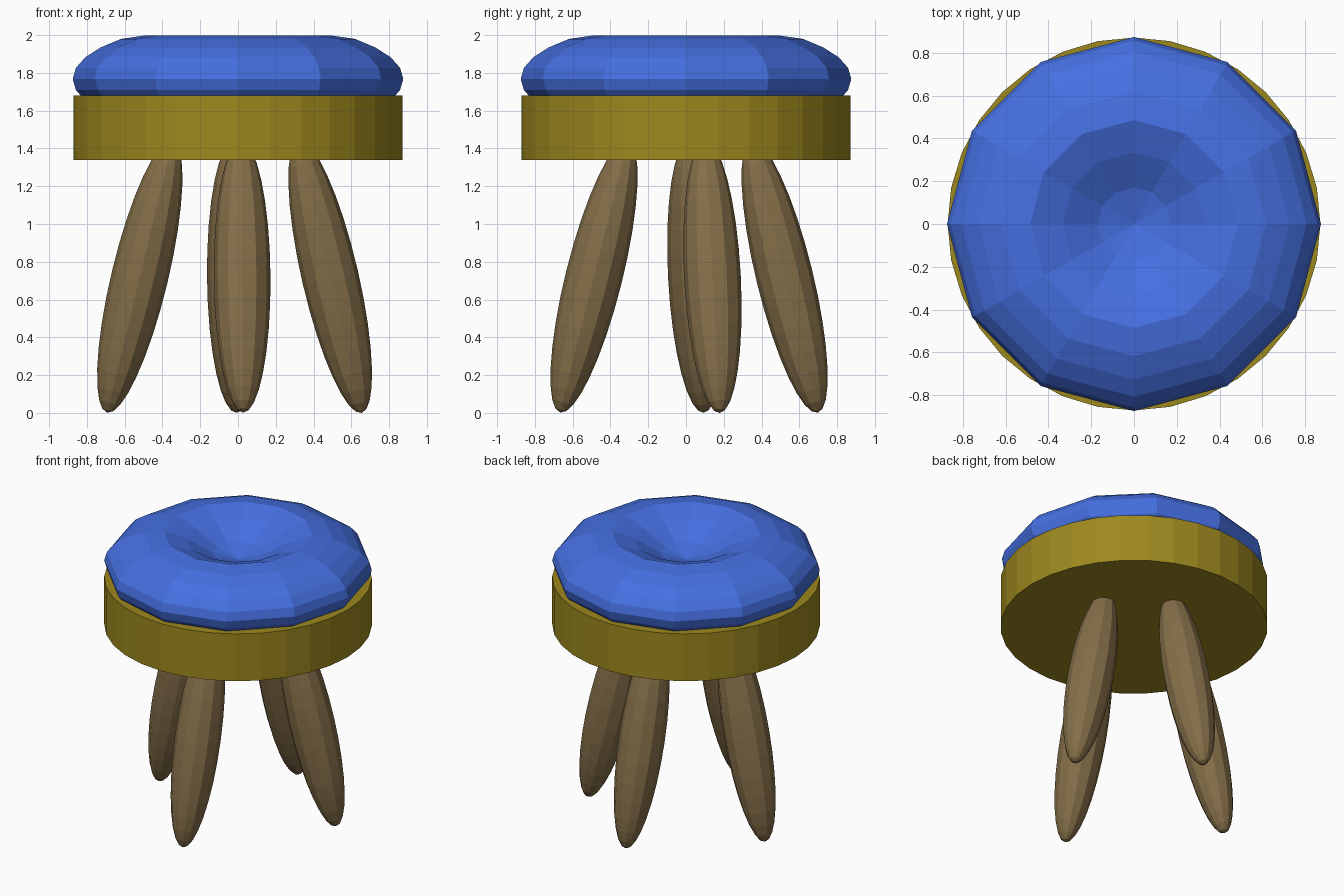
import bpy, math
from mathutils import Vector

if "Cube" in bpy.data.objects:
    bpy.data.objects.remove(bpy.data.objects["Cube"])


def material(name, rgb):
    m = bpy.data.materials.new(name)
    m.diffuse_color = (*rgb, 1)
    m.use_nodes = True
    m.node_tree.nodes["Principled BSDF"].inputs["Base Color"].default_value = m.diffuse_color
    return m


blue = material("blue fabric", (0.06, 0.16, 0.75))
olive = material("olive wood", (0.34, 0.25, 0.013))
brown = material("brown wood", (0.23, 0.155, 0.065))


def finish(name, mat):
    ob = bpy.context.object
    ob.name = name
    ob.data.materials.append(mat)
    return ob


# Seat disc
bpy.ops.mesh.primitive_cylinder_add(vertices=32, radius=0.872, depth=0.34,
                                    location=(0, 0, 1.51))
finish("seat", olive)

# Cushion: flattened sphere with a soft dimple pressed into the top
bpy.ops.mesh.primitive_uv_sphere_add(segments=12, ring_count=16, radius=1,
                                     location=(0, 0, 1.768))
cushion = finish("cushion", blue)
for v in cushion.data.vertices:
    v.co.x *= 0.875
    v.co.y *= 0.875
    v.co.z *= 0.3
    if v.co.z > 0:
        t = max(0, 1 - math.hypot(v.co.x, v.co.y) / 0.58)
        v.co.z -= 0.26 * (3 * t * t - 2 * t ** 3)

# Legs: long ellipsoids leaning inwards; centre x, y and lean in x, y (degrees)
LEGS = {
    "left_leg": (-0.52, 0.055, 13.5, -3),
    "right_leg": (0.488, 0.14, -13, -3),
    "front_leg": (0.022, -0.487, -0.5, 14),
    "back_leg": (-0.014, 0.522, -0.5, -13.7),
}
for name, (x, y, lean_x, lean_y) in LEGS.items():
    bpy.ops.mesh.primitive_uv_sphere_add(segments=12, ring_count=16, radius=1,
                                         location=(x, y, 0.721))
    leg = finish(name, brown)
    leg.scale = (0.15, 0.15, 0.741)
    axis = Vector((math.tan(math.radians(lean_x)), math.tan(math.radians(lean_y)), 1))
    leg.rotation_euler = Vector((0, 0, 1)).rotation_difference(axis).to_euler()
